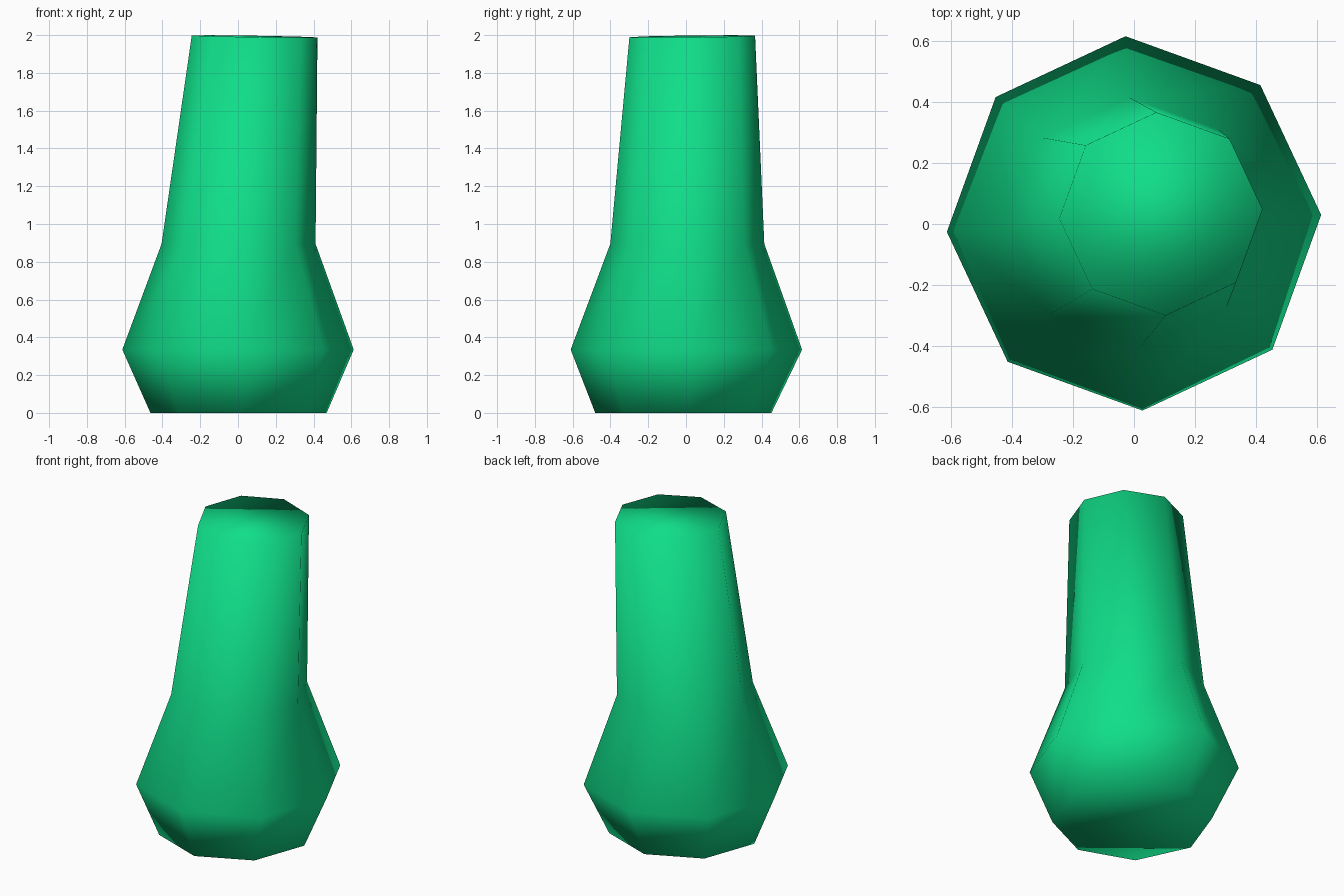
import bpy, bmesh
from math import cos, sin, tau, radians

# Remove the default cube
cube = bpy.data.objects.get("Cube")
if cube:
    bpy.data.objects.remove(cube, do_unlink=True)

# Emerald green material
green = bpy.data.materials.new("emerald_green")
green.use_nodes = True
color = (0.005, 0.73, 0.25, 1)
green.diffuse_color = color
green.node_tree.nodes["Principled BSDF"].inputs["Base Color"].default_value = color

SIDES = 8
TWIST = radians(2.6)

# Rings from base to top: centre x, centre y, height, radius, slope x, slope y
RINGS = [
    (0.003, -0.014, 0.0, 0.467, 0, 0),
    (0.0, 0.002, 0.335, 0.613, 0, 0),
    (0.003, 0.007, 0.895, 0.408, 0, 0),
    (0.088, 0.033, 1.993, 0.333, -0.016, 0.012),
]


def add_ring(bm, cx, cy, z, radius, slope_x, slope_y):
    ring = []
    for i in range(SIDES):
        a = TWIST + tau * i / SIDES
        dx, dy = radius * cos(a), radius * sin(a)
        ring.append(bm.verts.new((cx + dx, cy + dy, z + slope_x * dx + slope_y * dy)))
    return ring


# Leaning crystal body: joined rings with closed ends
bm = bmesh.new()
rings = [add_ring(bm, *r) for r in RINGS]
for low, high in zip(rings, rings[1:]):
    for i in range(SIDES):
        j = (i + 1) % SIDES
        bm.faces.new((low[i], low[j], high[j], high[i]))
bm.faces.new(reversed(rings[0]))
bm.faces.new(rings[-1])
for face in bm.faces:
    face.smooth = True

mesh = bpy.data.meshes.new("crystal_column")
bm.to_mesh(mesh)
bm.free()
mesh.materials.append(green)
body = bpy.data.objects.new("crystal_column", mesh)
bpy.context.collection.objects.link(body)
